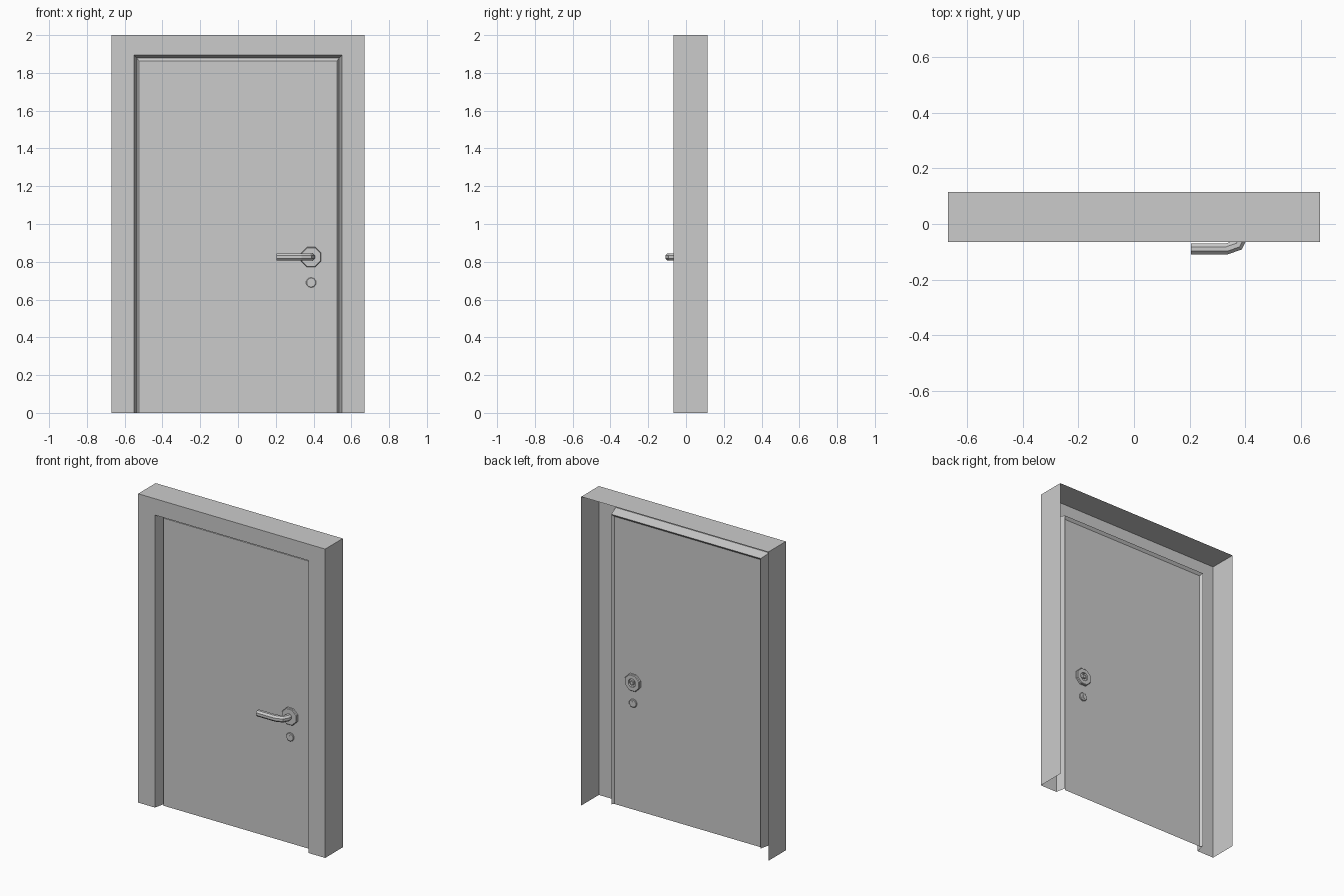
import bpy
import bmesh
from math import pi, cos, sin
from mathutils import Vector

cube = bpy.data.objects.get("Cube")
if cube:
    bpy.data.objects.remove(cube, do_unlink=True)

GREY = (0.6, 0.6, 0.6, 1.0)
mat = bpy.data.materials.new("plain_grey")
mat.use_nodes = True
mat.diffuse_color = GREY
bsdf = mat.node_tree.nodes["Principled BSDF"]
bsdf.inputs["Base Color"].default_value = GREY

DOOR_Y = -0.015          # plane of the door leaf
LOCK_X = 0.387           # centre line of the handle and key plates
HANDLE_Z, KEY_Z = 0.825, 0.69


def finish(name, bm, closed=False):
    if closed:
        bmesh.ops.recalc_face_normals(bm, faces=bm.faces)
    mesh = bpy.data.meshes.new(name)
    bm.to_mesh(mesh)
    bm.free()
    mesh.materials.append(mat)
    obj = bpy.data.objects.new(name, mesh)
    bpy.context.collection.objects.link(obj)
    return obj


def skin(bm, rings, loop):
    """Join consecutive vertex rings with quads."""
    for a, b in zip(rings, rings[1:]):
        n = len(a)
        for i in range(n if loop else n - 1):
            j = (i + 1) % n
            bm.faces.new((b[i], b[j], a[j], a[i]))


def arch(name, steps, fill=False):
    """Folded sheet following the doorway: steps are (half width, top, y)."""
    bm = bmesh.new()
    rings = [[bm.verts.new(p) for p in
              ((-w, y, 0), (-w, y, top), (w, y, top), (w, y, 0))]
             for w, top, y in steps]
    skin(bm, rings, False)
    if fill:
        bm.faces.new(rings[-1][::-1])
    return finish(name, bm)


def plate(name, z, sides, steps, side):
    """Turned plate on the door: steps are (radius, height off the leaf)."""
    bm = bmesh.new()
    rings = []
    for r, h in steps:
        angles = [2 * pi * (i + 0.5) / sides for i in range(sides)]
        rings.append([bm.verts.new((LOCK_X + r * cos(a), DOOR_Y + side * h,
                                    z + r * sin(a))) for a in angles])
    skin(bm, rings, True)
    bm.faces.new(rings[0])
    bm.faces.new(rings[-1])
    return finish(name, bm, True)


def box(name, centre, size):
    bm = bmesh.new()
    bmesh.ops.create_cube(bm, size=1)
    bmesh.ops.scale(bm, vec=size, verts=bm.verts)
    bmesh.ops.translate(bm, vec=centre, verts=bm.verts)
    return finish(name, bm)


def lever(name, path, radius, sides=8):
    """Mitred tube along a path in the horizontal plane."""
    bm = bmesh.new()
    pts = [Vector((x, y, HANDLE_Z)) for x, y in path]
    rings = []
    for i, p in enumerate(pts):
        d_in = (p - pts[i - 1]).normalized() if i else None
        d_out = (pts[i + 1] - p).normalized() if i < len(pts) - 1 else d_in
        d_in = d_in or d_out
        along = (d_in + d_out).normalized()
        across = Vector((along.y, -along.x, 0)) / along.dot(d_out)
        ring = []
        for k in range(sides):
            a = 2 * pi * (k + 0.5) / sides
            ring.append(bm.verts.new(p + radius * (across * cos(a) + Vector((0, 0, sin(a))))))
        rings.append(ring)
    skin(bm, rings, True)
    bm.faces.new(rings[0])
    bm.faces.new(rings[-1])
    return finish(name, bm, True)


# Casing: outer walls open at the back, front face and tapered reveal
EDGE = (0.535, 1.878, 0.0)
arch("door_frame", [(0.67, 2.0, 0.115), (0.67, 2.0, -0.065),
                    (0.55, 1.894, -0.065), EDGE])

# Leaf with a sloped border meeting the reveal
arch("door_leaf", [EDGE, (0.523, 1.862, DOOR_Y)], fill=True)

# Front handle
plate("front_handle_rose", HANDLE_Z, 8, [(0.057, 0), (0.057, 0.012), (0.053, 0.016)], -1)
lever("front_lever", [(0.205, -0.09), (0.333, -0.09), (0.374, -0.076),
                      (0.387, -0.05), (0.387, DOOR_Y)], 0.021)

# Back rose with a recessed centre and square spindle
plate("back_handle_rose", HANDLE_Z, 8,
      [(0.057, 0), (0.057, 0.012), (0.053, 0.016), (0.028, 0.016), (0.026, 0.006)], 1)
box("back_spindle", (LOCK_X, DOOR_Y + 0.01, HANDLE_Z), (0.02, 0.016, 0.02))

# Key plates with a raised slot on both sides
for label, side in (("front", -1), ("back", 1)):
    plate(label + "_key_plate", KEY_Z, 10, [(0.027, 0), (0.027, 0.007), (0.024, 0.009)], side)
    box(label + "_key_slot", (LOCK_X, DOOR_Y + side * 0.009, KEY_Z), (0.008, 0.004, 0.022))
